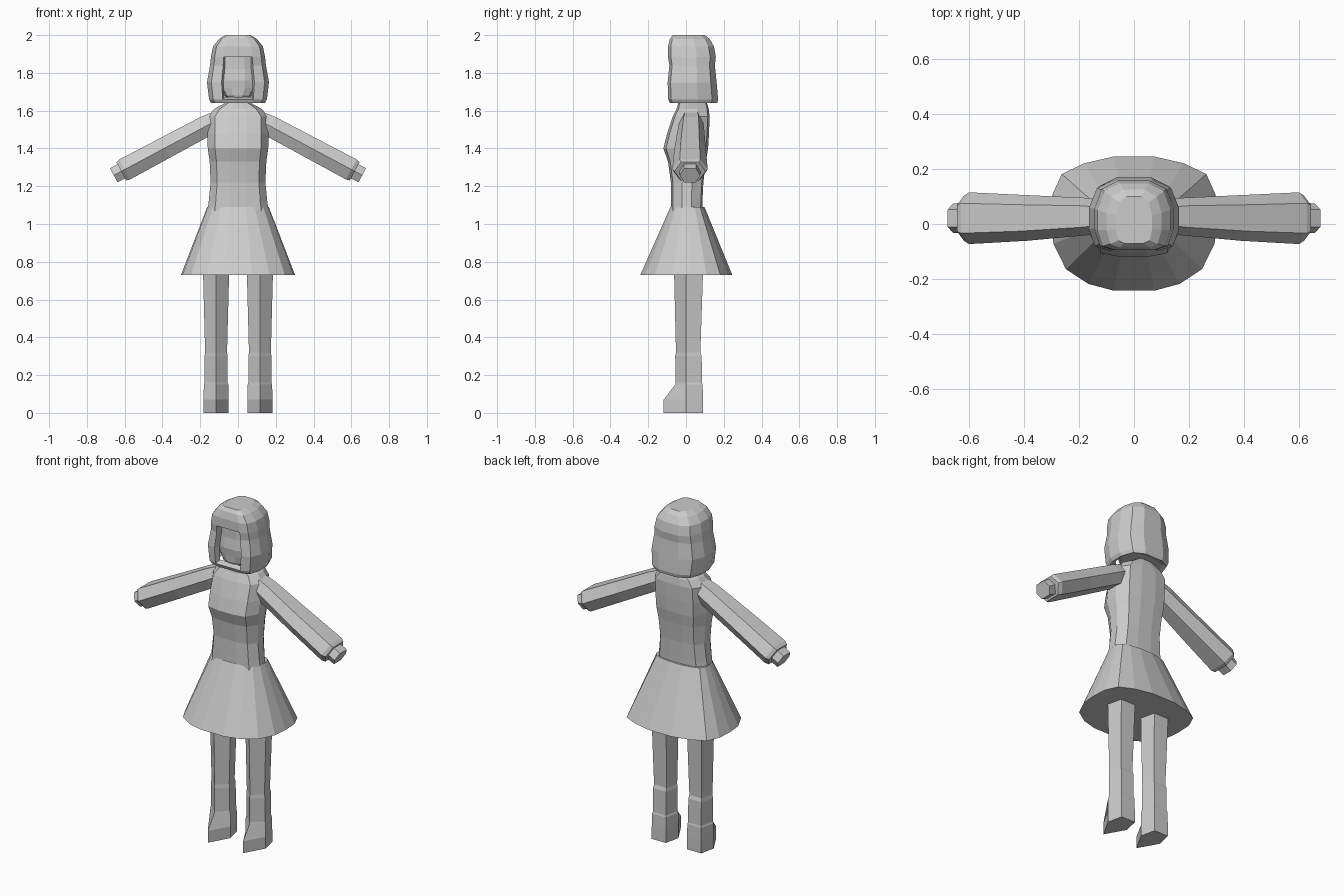
import bpy, bmesh
from mathutils import Vector

if "Cube" in bpy.data.objects:
    bpy.data.objects.remove(bpy.data.objects["Cube"])


def loft(name, rings, mirror=False, drop=None):
    """Skin closed rings of points, cap both ends; drop(face) removes faces."""
    bm = bmesh.new()
    rows = [[bm.verts.new(p) for p in r] for r in rings]
    n = len(rows[0])
    for a, b in zip(rows, rows[1:]):
        for i in range(n):
            j = (i + 1) % n
            bm.faces.new((a[i], a[j], b[j], b[i]))
    caps = [bm.faces.new(rows[0][::-1]), bm.faces.new(rows[-1])]
    bmesh.ops.recalc_face_normals(bm, faces=bm.faces)
    if drop:
        bmesh.ops.delete(bm, geom=[caps[0]] + [f for f in bm.faces if f != caps[0] and drop(f)],
                         context='FACES')
    me = bpy.data.meshes.new(name)
    bm.to_mesh(me)
    bm.free()
    ob = bpy.data.objects.new(name, me)
    bpy.context.collection.objects.link(ob)
    if mirror:
        ob.modifiers.new("Mirror", 'MIRROR').use_mirror_merge = False
    return ob


def both(half):
    """Right half outline (front to back) -> full symmetric outline."""
    return half + [(-u, v) for u, v in reversed(half) if u > 0]


def level(shape, z, hw, yf, yb, cx=0):
    """Place a unit outline at height z, half width hw, from yf to yb."""
    return [(cx + u * hw, yf + v * (yb - yf), z) for u, v in shape]


# Skirt
oval = both([(.25, 0), (.55, .05), (.82, .16), (.97, .35), (1, .53), (.98, .72),
             (.87, .87), (.6, .95), (.25, 1)])
loft("skirt", [level(oval, .73, .302, -.242, .245),
               level(oval, 1.09, .163, -.082, .098)])

# Torso
box = both([(.3, 0), (.76, .06), (1, .35), (1, .65), (.76, .95), (.3, 1)])
loft("torso", [level(box, *r) for r in [
    (1.06, .163, -.08, .085), (1.12, .155, -.08, .087), (1.22, .145, -.08, .092),
    (1.33, .15, -.095, .105), (1.40, .16, -.12, .117), (1.48, .162, -.10, .122),
    (1.57, .16, -.07, .125), (1.61, .125, -.05, .12), (1.645, .06, -.04, .11)]])

# Legs with boots: pointed front, flat back
penta = both([(0, 0), (1, .5), (.72, 1)])


def leg_ring(z, hw, yf, yb):
    c = .116
    return [(c, yf, z), (c + hw, 0, z), (c + hw * .7, yb, z),
            (c - hw * .7, yb, z), (c - hw, 0, z)]


loft("legs", [leg_ring(*r) for r in [
    (0, .066, -.118, .09), (.07, .066, -.118, .09), (.15, .065, -.057, .088),
    (.16, .061, -.056, .085), (.30, .061, -.057, .083), (.32, .058, -.053, .076),
    (.74, .069, -.063, .09)]], mirror=True)

# Arms and hands: hexagonal tubes along a slanted line
hexa = [(1, 0), (.58, 1), (-.58, 1), (-1, 0), (-.58, -1), (.58, -1)]
start, end = Vector((.12, 0, 1.545)), Vector((.618, 0, 1.279))
along = (end - start).normalized()
up = Vector((-along.z, 0, along.x))


def arm_ring(d, hy, hn, cy):
    c = start + along * d + Vector((0, cy, 0))
    return [c + Vector((0, u * hy, 0)) + up * (v * hn) for u, v in hexa]


total = (end - start).length
loft("arms", [arm_ring(*r) for r in [
    (0, .06, .05, .028), (.06, .068, .056, .027), (.305, .083, .058, .022),
    (total - .02, .094, .06, .021), (total, .082, .055, .021)]], mirror=True)
loft("hands", [arm_ring(*r) for r in [
    (total - .03, .056, .044, .021), (total + .045, .054, .042, .021)]], mirror=True)

# Neck
loft("neck", [level(box, z, .05, -.02, .07) for z in (1.60, 1.72)])

# Head with chin
face = both([(.3, 0), (.7, .1), (1, .45), (.85, .85), (.4, 1)])
loft("head", [level(face, *r) for r in [
    (1.655, .04, -.06, .08), (1.68, .085, -.07, .11), (1.72, .115, -.073, .12),
    (1.76, .12, -.078, .13), (1.82, .12, -.07, .13), (1.90, .11, -.07, .12)]])

# Hair: bob with an open front below the fringe
bob = both([(.53, 0), (.86, .06), (1, .3), (1, .6), (.82, .88), (.4, 1)])
hair = loft("hair", [level(bob, *r) for r in [
    (1.64, .142, -.085, .165), (1.66, .153, -.095, .17), (1.75, .164, -.097, .162),
    (1.84, .148, -.088, .153), (1.885, .143, -.095, .158), (1.94, .132, -.095, .148),
    (1.98, .10, -.085, .125), (2.0, .066, -.07, .10)]],
    drop=lambda f: f.normal.y < -.9 and abs(f.calc_center_median().x) < .01
    and f.calc_center_median().z < 1.87)
sol = hair.modifiers.new("Thickness", 'SOLIDIFY')
sol.thickness, sol.offset = .035, -1

# Underside of the hair at the nape
loft("hair_underside", [level(face, 1.65, .13, -.03, .155), level(face, 1.70, .14, -.03, .15)])
